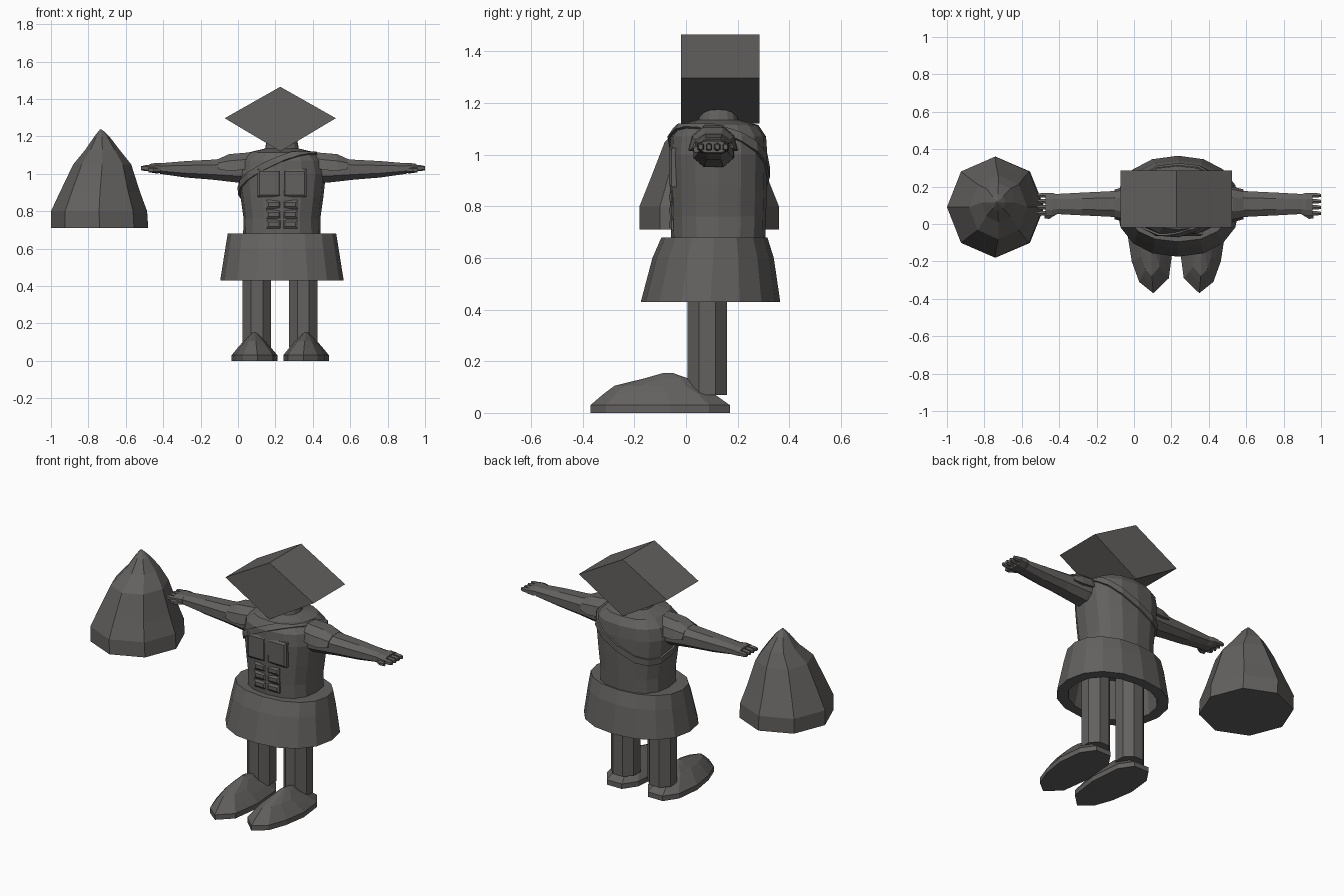
import bpy, bmesh, math
from mathutils import Vector

if "Cube" in bpy.data.objects:
    bpy.data.objects.remove(bpy.data.objects["Cube"])

CX = 0.235
stone = bpy.data.materials.new("warm dark grey")
stone.diffuse_color = (0.125, 0.119, 0.115, 1)
stone.use_nodes = True
stone.node_tree.nodes["Principled BSDF"].inputs["Base Color"].default_value = stone.diffuse_color


def finish(name, bm):
    bmesh.ops.recalc_face_normals(bm, faces=bm.faces)
    me = bpy.data.meshes.new(name)
    bm.to_mesh(me)
    bm.free()
    me.materials.append(stone)
    ob = bpy.data.objects.new(name, me)
    bpy.context.collection.objects.link(ob)
    return ob


def loft_bm(rings):
    """Skin equal-length rings of points and cap both ends."""
    bm = bmesh.new()
    vs = [[bm.verts.new(p) for p in r] for r in rings]
    n = len(vs[0])
    for a, b in zip(vs, vs[1:]):
        for i in range(n):
            j = (i + 1) % n
            bm.faces.new((a[i], a[j], b[j], b[i]))
    bm.faces.new(vs[0])
    bm.faces.new(vs[-1])
    return bm


def loft(name, rings):
    return finish(name, loft_bm(rings))


def oval(cx, cy, z, hx, hy, n, power=2.0, turn=0.0):
    pts = []
    for i in range(n):
        a = 2 * math.pi * i / n + turn
        c, s = math.cos(a), math.sin(a)
        pts.append((cx + hx * math.copysign(abs(c) ** (2 / power), c),
                    cy + hy * math.copysign(abs(s) ** (2 / power), s), z))
    return pts


def flip(rings, centre):
    return [[(2 * centre - x, y, z) for x, y, z in r] for r in rings]


def pair(name, rings, centre=CX):
    loft("right_" + name, rings)
    loft("left_" + name, flip(rings, centre))


# Diamond-shaped block head
head = [(-0.071, 1.297), (0.226, 1.12), (0.523, 1.297), (0.226, 1.465)]
loft("head", [[(x, y, z) for x, z in head] for y in (-0.02, 0.285)])

# Torso with neck
torso = [(0.66, 0.208, 0.182), (0.76, 0.205, 0.185), (0.88, 0.222, 0.188),
         (1.0, 0.235, 0.19), (1.07, 0.22, 0.185), (1.115, 0.175, 0.155),
         (1.135, 0.09, 0.08), (1.19, 0.08, 0.065)]
loft("torso", [oval(CX, 0.125, z, a, b, 16, 2.5) for z, a, b in torso])

# Diagonal strap: tilted slice of a slightly larger torso shell
bm = loft_bm([oval(CX, 0.125, z, a + 0.005, b + 0.005, 16, 2.5)
              for z, a, b in torso[:6]])
tilt = Vector((-0.45, 0.4, 1))
for dz, keep in ((0.02, "low"), (-0.02, "high")):
    bmesh.ops.bisect_plane(bm, geom=bm.verts[:] + bm.edges[:] + bm.faces[:],
                           plane_co=(CX, 0.125, 1.01 + dz), plane_no=tilt,
                           clear_outer=keep == "low", clear_inner=keep == "high")
strap = finish("strap", bm)
mod = strap.modifiers.new("thickness", 'SOLIDIFY')
mod.thickness = 0.012
mod.offset = 0


# Chest and stomach muscles: tapered plates
def plate(name, x, z, hx, hz, y=-0.058):
    def ring(yy, k):
        return [(x - hx + k, yy, z - hz + k), (x + hx - k, yy, z - hz + k),
                (x + hx - k, yy, z + hz - k), (x - hx + k, yy, z + hz - k)]
    loft(name, [ring(y + 0.03, 0), ring(y, 0), ring(y - 0.009, 0.012)])


for side in (-1, 1):
    plate("chest_muscle", CX + side * 0.068, 0.95, 0.064, 0.075, -0.056)
    for row in range(3):
        plate("stomach_muscle", CX + side * 0.045, 0.73 + row * 0.053, 0.04, 0.023, -0.056)

# Flared hollow skirt
skirt = [(0.68, 0.110, 0.29, 0.205), (0.60, 0.105, 0.303, 0.235),
         (0.43, 0.095, 0.33, 0.27), (0.43, 0.095, 0.265, 0.21),
         (0.65, 0.105, 0.24, 0.165)]
loft("skirt", [oval(CX, cy, z, a, b, 16, 2.2) for z, cy, a, b in skirt])

# Legs
pair("leg", [oval(0.349, 0.083, z, 0.083, 0.083, 8, turn=math.pi / 8)
             for z in (0.07, 0.66)], 0.225)

# Feet: shared sole outline stacked and shrunk toward the instep
sole = [(-0.05, 0.27), (0.05, 0.27), (0.105, 0.19), (0.122, -0.01), (0.098, -0.19),
        (0.015, -0.27), (-0.06, -0.21), (-0.10, -0.10), (-0.122, 0.04), (-0.105, 0.19)]
levels = [(0, -0.1, 1, 1), (0.03, -0.1, 1, 1), (0.072, -0.105, 0.72, 0.80),
          (0.105, -0.115, 0.48, 0.6), (0.135, -0.075, 0.24, 0.3), (0.155, -0.07, 0.05, 0.06)]
foot = [[(0.364 - x * sx, cy + y * sy, z) for x, y in sole] for z, cy, sx, sy in levels]
pair("foot", foot, 0.226)


# Arms, palms and shoulder pads run along x
def section(x, y, z, hy, hz, n=8):
    return [(x, py, pz) for py, pz, _ in oval(y, z, 0, hy, hz, n, 2.4, math.pi / n)]


AX = 0.241
arm = [(0.38, 1.02, 0.085, 0.075), (0.48, 1.02, 0.083, 0.072), (0.62, 1.022, 0.072, 0.057),
       (0.76, 1.024, 0.065, 0.047), (0.90, 1.028, 0.057, 0.03)]
pair("arm", [section(x, 0.107, z, a, b) for x, z, a, b in arm], AX)
palm = [(0.895, 0.058, 0.028), (0.92, 0.066, 0.03), (0.955, 0.066, 0.024)]
pair("palm", [section(x, 0.105, 1.03, a, b) for x, a, b in palm], AX)

# Fingers and thumb
for i in range(4):
    y = 0.057 + i * 0.032
    pair("finger", [section(x, y, 1.03, r, r * 1.2, 6)
                    for x, r in ((0.945, 0.014), (0.98, 0.013), (1.0, 0.009))], AX)
pair("thumb", [section(x, y, 1.02, 0.012, 0.013, 6)
               for x, y in ((0.90, 0.06), (0.935, 0.038), (0.96, 0.04))], AX)

# Shoulder pads: arched shells
arch = [(-1, 0), (-0.85, 0.6), (-0.4, 1), (0.4, 1), (0.85, 0.6), (1, 0)]
pads = [(0.41, 1.03, 0.085, 0.085), (0.47, 1.02, 0.096, 0.09),
        (0.53, 1.015, 0.094, 0.09), (0.585, 1.025, 0.08, 0.055)]
pair("shoulder_pad", [[(x, 0.105 + hy * u, z + h * v) for u, v in arch]
                      for x, z, hy, h in pads], AX)

# Eight-sided cone floating beside the hand
cone = [(0.71, -0.74, 0.26, 0.27), (0.80, -0.743, 0.257, 0.27), (0.90, -0.738, 0.215, 0.23),
        (1.05, -0.726, 0.155, 0.172), (1.13, -0.725, 0.09, 0.105),
        (1.20, -0.728, 0.04, 0.045), (1.236, -0.733, 0.006, 0.006)]
loft("cone", [oval(cx, 0.09 + 0.025 * (z > 1.1), z, a, b, 8) for z, cx, a, b in cone])
